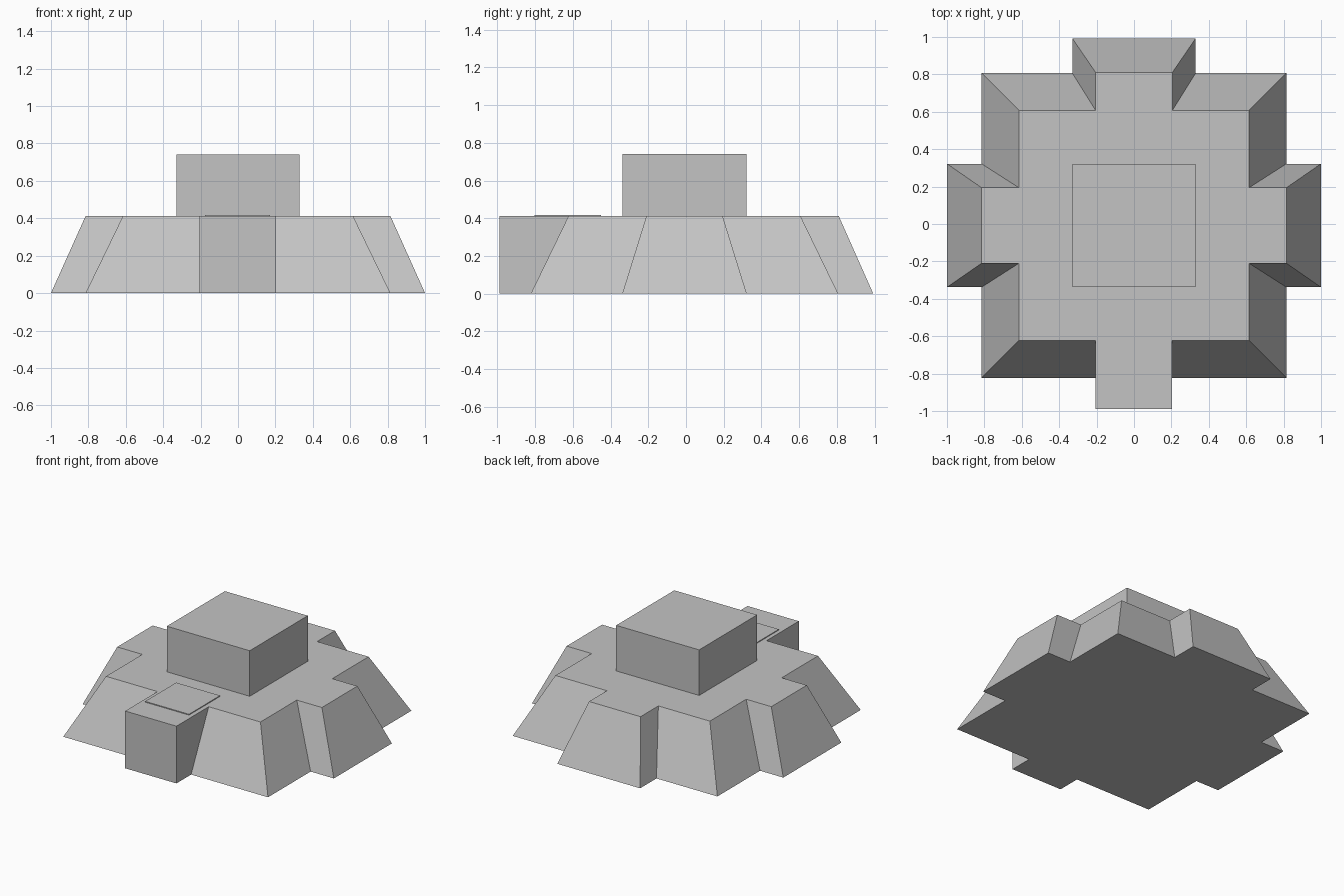
import bpy
import bmesh

if "Cube" in bpy.data.objects:
    bpy.data.objects.remove(bpy.data.objects["Cube"], do_unlink=True)

# Single stone grey
grey = bpy.data.materials.new("stone_grey")
grey.use_nodes = True
colour = (0.55, 0.55, 0.55, 1)
grey.diffuse_color = colour
grey.node_tree.nodes["Principled BSDF"].inputs["Base Color"].default_value = colour

MID = -0.008   # y centre of the body
DECK = 0.412   # height of the terrace


def block(name, low, high, z0, z1):
    """Tapered block; low and high are (x0, x1, y0, y1) rectangles."""
    bm = bmesh.new()
    rings = []
    for (x0, x1, y0, y1), z in ((low, z0), (high, z1)):
        corners = ((x0, y0), (x1, y0), (x1, y1), (x0, y1))
        rings.append([bm.verts.new((x, y, z)) for x, y in corners])
    bottom, top = rings
    bm.faces.new(bottom[::-1])
    bm.faces.new(top)
    for i in range(4):
        j = (i + 1) % 4
        bm.faces.new((bottom[i], bottom[j], top[j], top[i]))
    bmesh.ops.recalc_face_normals(bm, faces=bm.faces)
    mesh = bpy.data.meshes.new(name)
    bm.to_mesh(mesh)
    bm.free()
    mesh.materials.append(grey)
    obj = bpy.data.objects.new(name, mesh)
    bpy.context.collection.objects.link(obj)
    return obj


def square(half):
    return (-half, half, MID - half, MID + half)


# Sloping base and the upper block
block("base", square(0.815), square(0.615), 0, DECK)
block("upper_block", square(0.33), square(0.33), DECK, 0.74)

# Sloping buttresses on both sides and at the back
for name, side in (("left_buttress", 1), ("right_buttress", -1)):
    low = sorted((0.3 * side, side)) + [MID - 0.33, MID + 0.33]
    high = sorted((0.3 * side, 0.815 * side)) + [MID - 0.202, MID + 0.202]
    block(name, low, high, 0, DECK)
block("back_buttress", (-0.33, 0.33, 0.3, 0.993),
      (-0.205, 0.205, 0.3, 0.81), 0, DECK)

# Upright entrance block with a thin plate on its roof
porch = (-0.205, 0.203, -0.99, -0.4)
block("front_porch", porch, porch, 0, DECK)
plate = (-0.177, 0.172, -0.803, -0.45)
block("roof_plate", plate, plate, DECK - 0.003, DECK + 0.006)
